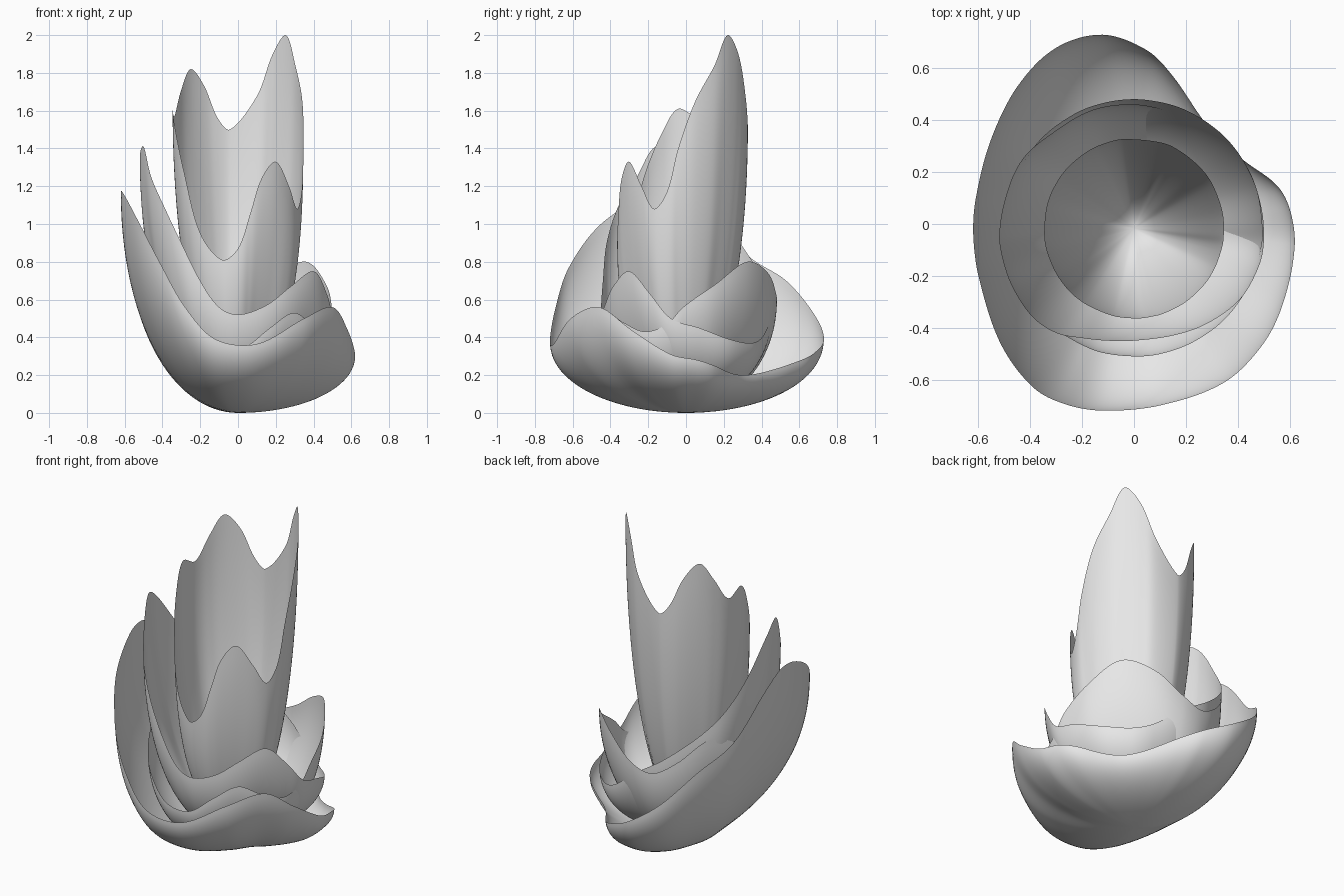
import bpy
import bmesh
import math
from mathutils import Vector

# Remove the default object
default_cube = bpy.data.objects.get("Cube")
if default_cube:
    bpy.data.objects.remove(default_cube, do_unlink=True)

# Single plain colour
shell_colour = (0.8, 0.8, 0.8, 1)
shell_material = bpy.data.materials.new("pale grey")
shell_material.use_nodes = True
shell_material.diffuse_color = shell_colour
shader = shell_material.node_tree.nodes["Principled BSDF"]
shader.inputs["Base Color"].default_value = shell_colour

STEPS = 8    # rim samples between neighbouring control points
RINGS = 28   # rings from the bottom pole to the rim


def round_rim(radius, centre_y, heights):
    """Circular rim whose height changes with the angle in degrees."""
    points = []
    for degrees, height in heights:
        angle = math.radians(degrees)
        points.append(Vector((radius * math.cos(angle),
                              centre_y + radius * math.sin(angle),
                              height)))
    return points


def smooth_loop(points):
    """Closed smooth curve passing through all the control points."""
    loop = []
    count = len(points)
    for i in range(count):
        a, b, c, d = (points[(i + k) % count] for k in (-1, 0, 1, 2))
        # tangents scaled for uneven spacing
        before, here, after = (b - a).length, (c - b).length, (d - c).length
        start = (c - a) * here / (before + here)
        end = (d - b) * here / (here + after)
        for step in range(STEPS):
            t = step / STEPS
            blend = t * t * (3 - 2 * t)
            loop.append(b.lerp(c, blend)
                        + start * (t * (1 - t) ** 2)
                        - end * (t * t * (1 - t)))
    return loop


def petal_cup(name, rim_points, base):
    """Open bowl with a quarter-ellipse section under every rim point."""
    rim = smooth_loop(rim_points)
    pole = Vector(base)
    mesh_data = bmesh.new()
    bottom = mesh_data.verts.new(pole)
    previous = None
    for ring in range(1, RINGS + 1):
        angle = math.pi / 2 * ring / RINGS
        spread, lift = math.sin(angle), 1 - math.cos(angle)
        current = []
        for point in rim:
            arm = point - pole
            current.append(mesh_data.verts.new(
                pole + Vector((arm.x * spread, arm.y * spread, arm.z * lift))))
        for i in range(len(rim)):
            j = (i + 1) % len(rim)
            if previous is None:
                mesh_data.faces.new((bottom, current[j], current[i]))
            else:
                mesh_data.faces.new((previous[i], previous[j],
                                     current[j], current[i]))
        previous = current
    bmesh.ops.recalc_face_normals(mesh_data, faces=mesh_data.faces[:])
    for face in mesh_data.faces:
        face.smooth = True
    mesh = bpy.data.meshes.new(name)
    mesh_data.to_mesh(mesh)
    mesh_data.free()
    mesh.materials.append(shell_material)
    cup = bpy.data.objects.new(name, mesh)
    bpy.context.collection.objects.link(cup)
    return cup


# Tall inner cup
inner_heights = [
    (-4, 1.4), (11, 1.65), (29, 1.84), (43, 2), (58, 1.9), (73, 1.68),
    (97, 1.5), (108, 1.56), (121, 1.73), (136, 1.82), (150, 1.71),
    (166, 1.57), (184, 1.61), (197, 1.5), (215, 1.27), (235, 0.95),
    (256, 0.81), (270, 0.87), (281, 1.06), (291, 1.24), (305, 1.33),
    (321, 1.2), (334, 1.08), (346, 1.17)]
petal_cup("inner_cup", round_rim(0.347, -0.017, inner_heights),
          (0, -0.017, 0.1))

# Leaning cup with a tall side petal
leaning_rim = [Vector(p) for p in (
    (0.5, -0.08, 0.5), (0.49, 0.07, 0.45), (0.43, 0.23, 0.39),
    (0.31, 0.35, 0.37), (0.2, 0.41, 0.41), (0.02, 0.46, 0.55),
    (-0.16, 0.44, 0.67), (-0.33, 0.34, 0.82), (-0.43, 0.25, 0.95),
    (-0.49, 0.12, 1.12), (-0.52, -0.05, 1.35), (-0.5, -0.16, 1.41),
    (-0.46, -0.26, 1.25), (-0.39, -0.36, 1.09), (-0.3, -0.42, 0.9),
    (-0.2, -0.44, 0.7), (-0.1, -0.45, 0.56), (0, -0.45, 0.52),
    (0.15, -0.43, 0.57), (0.28, -0.385, 0.67), (0.4, -0.3, 0.75),
    (0.47, -0.19, 0.63))]
petal_cup("leaning_cup", leaning_rim, (0, -0.01, 0.05))

# Low round cup
round_heights = [
    (0, 0.56), (20, 0.68), (43, 0.8), (65, 0.74), (85, 0.62), (101, 0.58),
    (118, 0.66), (140, 0.8), (165, 0.73), (190, 0.66), (220, 0.5),
    (250, 0.35), (272, 0.34), (290, 0.45), (306, 0.53), (320, 0.48),
    (336, 0.43), (350, 0.47)]
petal_cup("round_cup", round_rim(0.496, -0.015, round_heights),
          (0, -0.015, 0.02))

# Wide outer cup
outer_rim = [Vector(p) for p in (
    (0.62, -0.08, 0.31), (0.6, 0.06, 0.28), (0.55, 0.15, 0.25),
    (0.43, 0.24, 0.21), (0.34, 0.31, 0.2), (0.26, 0.41, 0.215),
    (0.15, 0.57, 0.265), (0.05, 0.67, 0.31), (-0.12, 0.73, 0.39),
    (-0.3, 0.68, 0.52), (-0.45, 0.53, 0.7), (-0.55, 0.33, 0.83),
    (-0.61, 0.1, 1.08), (-0.62, -0.04, 1.17), (-0.6, -0.2, 1.15),
    (-0.52, -0.45, 1), (-0.4, -0.62, 0.77), (-0.28, -0.69, 0.56),
    (-0.12, -0.72, 0.39), (0.1, -0.7, 0.365), (0.35, -0.61, 0.5),
    (0.5, -0.46, 0.56), (0.58, -0.29, 0.44))]
petal_cup("outer_cup", outer_rim, (0, 0, 0))
